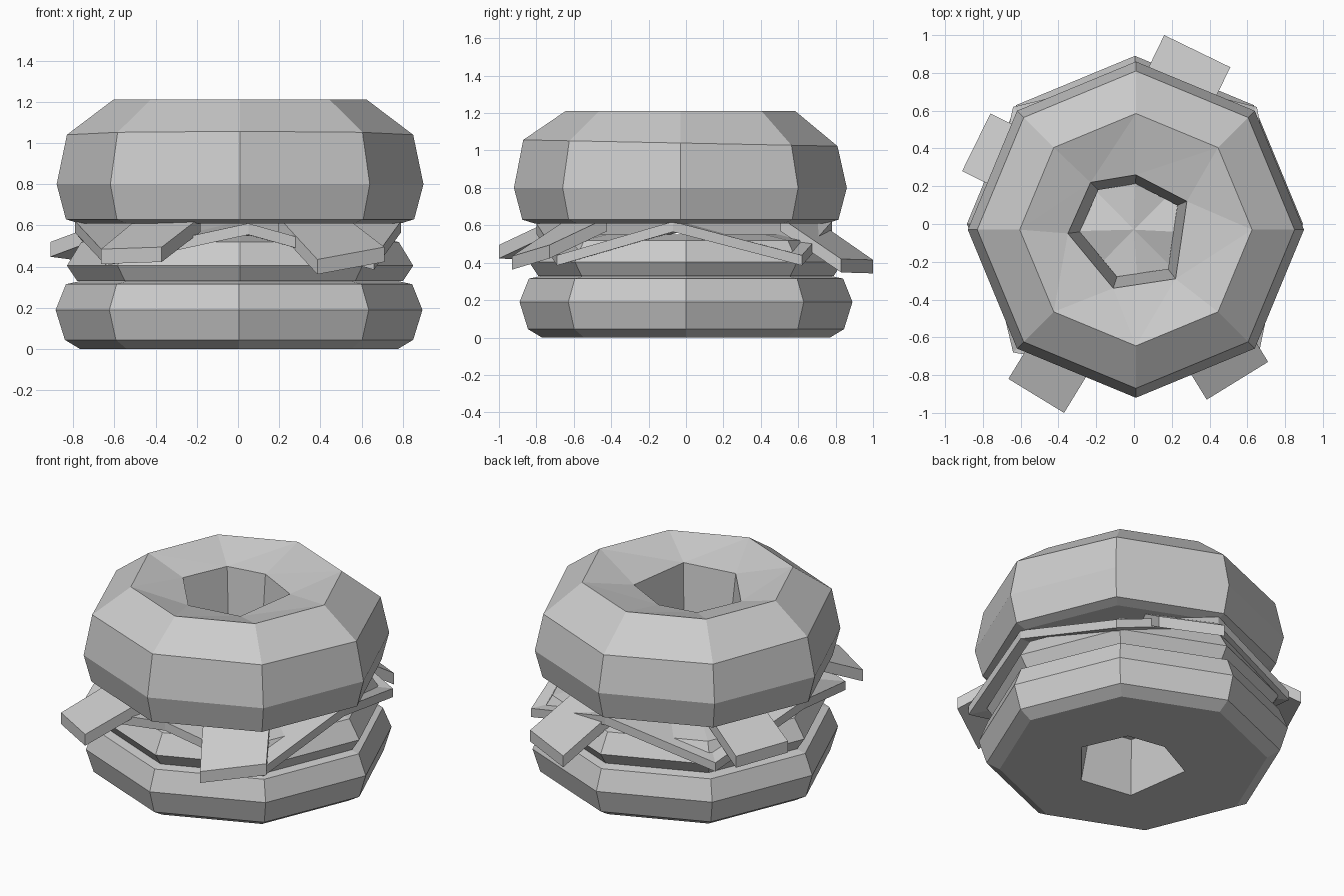
import bpy
import bmesh
from math import cos, sin, pi
from mathutils import Vector

cube = bpy.data.objects.get("Cube")
if cube:
    bpy.data.objects.remove(cube, do_unlink=True)

grey = bpy.data.materials.new("light_grey")
grey.use_nodes = True
grey.diffuse_color = (0.6, 0.6, 0.6, 1)
bsdf = next(n for n in grey.node_tree.nodes if n.type == 'BSDF_PRINCIPLED')
bsdf.inputs["Base Color"].default_value = grey.diffuse_color
bsdf.inputs["Roughness"].default_value = 0.8


def finish(bm, name):
    bmesh.ops.recalc_face_normals(bm, faces=bm.faces[:])
    mesh = bpy.data.meshes.new(name)
    bm.to_mesh(mesh)
    bm.free()
    mesh.materials.append(grey)
    obj = bpy.data.objects.new(name, mesh)
    bpy.context.collection.objects.link(obj)
    return obj


def add_loop(bm, points):
    """Closed ring of vertices joined by edges."""
    verts = [bm.verts.new(p) for p in points]
    for i, v in enumerate(verts):
        bm.edges.new((v, verts[(i + 1) % len(verts)]))
    return verts


def octagon(radius, z, centre, tilt=0):
    pts = []
    for i in range(8):
        a = i * pi / 4
        y = radius * sin(a)
        pts.append((centre[0] + radius * cos(a), centre[1] + y, z - tilt * y))
    return pts


def skin(bm, lower, upper):
    n = len(lower)
    for i in range(n):
        j = (i + 1) % n
        bm.faces.new((lower[i], lower[j], upper[j], upper[i]))


def loop_edges(bm, verts):
    return [bm.edges.get((v, verts[i - 1])) for i, v in enumerate(verts)]


def fill_between(bm, outer, inner):
    bmesh.ops.triangle_fill(bm, use_beauty=True, normal=(0, 0, 1),
                            edges=loop_edges(bm, outer) + loop_edges(bm, inner))


HOLE = [(0.28, 0.12), (0.01, 0.26), (-0.23, 0.22),
        (-0.35, -0.05), (-0.11, -0.34), (0.22, -0.29)]


def bun(name, profile, centre, low_hole, high_hole, side=1):
    """Ring-shaped bun; the profile is (radius, z, tilt), bottom to top."""
    bm = bmesh.new()
    rings = [add_loop(bm, octagon(r, z, centre, t)) for r, z, t in profile]
    for lower, upper in zip(rings, rings[1:]):
        skin(bm, lower, upper)
    holes = []
    for scale, z in (low_hole, high_hole):
        holes.append(add_loop(bm, [(x * scale * side, y * scale, z) for x, y in HOLE]))
    skin(bm, *holes)
    fill_between(bm, rings[0], holes[0])
    fill_between(bm, rings[-1], holes[1])
    return finish(bm, name)


# Bun halves
bun("bottom_bun",
    [(0.77, 0, 0), (0.845, 0.045, 0), (0.89, 0.19, 0), (0.84, 0.315, 0), (0.77, 0.33, 0)],
    (0.005, 0), (1, 0), (0.82, 0.33), side=-1)
bun("top_bun",
    [(0.78, 0.61, 0), (0.845, 0.63, 0), (0.89, 0.8, 0), (0.84, 1.04, 0.02), (0.615, 1.21, 0)],
    (0.01, -0.03), (0.82, 0.61), (1, 1.13))

# Patty
bm = bmesh.new()
patty = [add_loop(bm, octagon(r, z, (0.01, 0)))
         for r, z in ((0.79, 0.33), (0.84, 0.405), (0.77, 0.52), (0.6, 0.55))]
for lower, upper in zip(patty, patty[1:]):
    skin(bm, lower, upper)
bm.faces.new(patty[0])
bm.faces.new(patty[-1])
finish(bm, "patty")

# Cheese slice with drooping corners
bm = bmesh.new()
rim = [(0.79, -0.07, 0.62), (0.65, 0.62, 0.44), (0.02, 0.78, 0.62), (-0.64, 0.62, 0.44),
       (-0.79, -0.05, 0.62), (-0.64, -0.68, 0.46), (0.05, -0.8, 0.61), (0.66, -0.69, 0.44)]
top = [bm.verts.new(p) for p in rim]
low = [bm.verts.new((x, y, z - 0.055)) for x, y, z in rim]
skin(bm, low, top)
for ring, z in ((top, 0.62), (low, 0.565)):
    middle = bm.verts.new((0, -0.03, z))
    for i, v in enumerate(ring):
        bm.faces.new((ring[i - 1], v, middle))
finish(bm, "cheese_slice")


# Sloping slabs, each given by its outer top edge
def slab(name, a, b, inner_z=0.64, length=0.36, thickness=0.072):
    a, b = Vector(a), Vector(b)
    inward = Vector((a.y - b.y, b.x - a.x, 0)).normalized()
    if inward.dot(a + b) > 0:
        inward.negate()
    c, d = b + inward * length, a + inward * length
    c.z = d.z = inner_z
    bm = bmesh.new()
    upper = [bm.verts.new(p) for p in (a, b, c, d)]
    lower = [bm.verts.new(v.co - Vector((0, 0, thickness))) for v in upper]
    skin(bm, lower, upper)
    bm.faces.new(upper)
    bm.faces.new(lower)
    return finish(bm, name)


slab("back_slab", (0.16, 1.0, 0.415), (0.51, 0.83, 0.42))
slab("right_slab", (-0.91, 0.28, 0.52), (-0.76, 0.585, 0.5))
slab("front_right_slab", (-0.665, -0.82, 0.485), (-0.37, -1.0, 0.495))
slab("front_left_slab", (0.385, -0.93, 0.435), (0.71, -0.73, 0.495))
